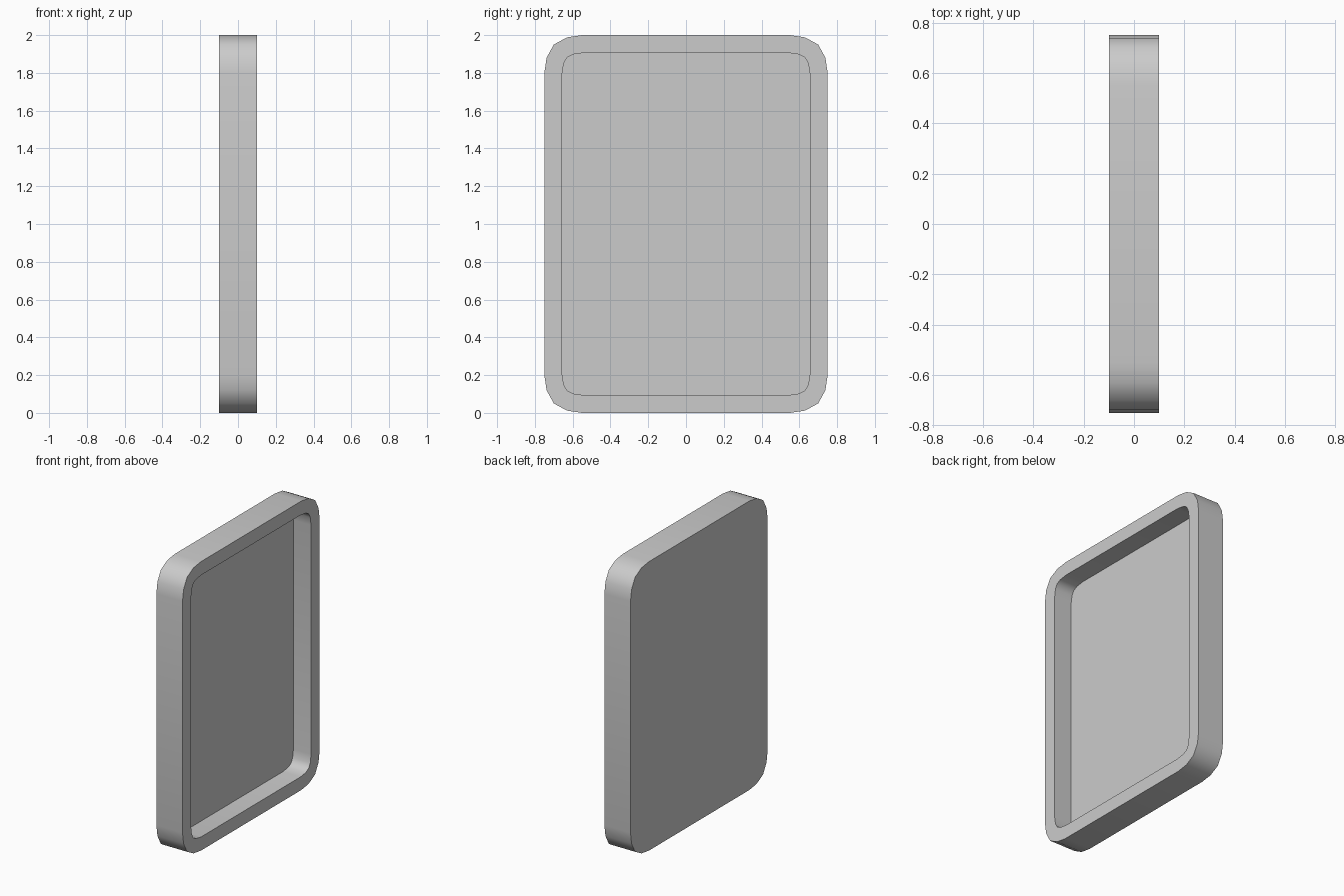
import bpy, bmesh
from math import radians

if "Cube" in bpy.data.objects:
    bpy.data.objects.remove(bpy.data.objects["Cube"])

HALF_X, HALF_Y, HEIGHT = 0.10, 0.75, 2.0
RIM, DEPTH = 0.094, 0.135

# Rounded corner: distances inward from the square corner (y, z)
corner = [(0, 0.2), (0.012, 0.12), (0.05, 0.05), (0.12, 0.012), (0.2, 0)]

# Outline in the y-z plane, mirrored to all four corners
outline = []
for sy, sz in ((1, 1), (-1, 1), (-1, -1), (1, -1)):
    pts = [(sy * (HALF_Y - a), HEIGHT / 2 + sz * (HEIGHT / 2 - b)) for a, b in corner]
    outline += pts if sy * sz > 0 else pts[::-1]

bm = bmesh.new()
back = bm.faces.new([bm.verts.new((-HALF_X, y, z)) for y, z in outline])

# Slab body
ext = bmesh.ops.extrude_face_region(bm, geom=[back], use_keep_orig=True)
verts = [g for g in ext["geom"] if isinstance(g, bmesh.types.BMVert)]
bmesh.ops.translate(bm, verts=verts, vec=(2 * HALF_X, 0, 0))
bmesh.ops.recalc_face_normals(bm, faces=bm.faces[:])

# Raised rim and recessed panel on the +x side
panel = max(bm.faces, key=lambda f: f.calc_center_median().x)
bmesh.ops.inset_region(bm, faces=[panel], thickness=RIM, use_even_offset=True)
ext = bmesh.ops.extrude_discrete_faces(bm, faces=[panel])
panel = ext["faces"][0]
bmesh.ops.translate(bm, verts=panel.verts[:], vec=(-DEPTH, 0, 0))

mesh = bpy.data.meshes.new("tray_panel")
bm.to_mesh(mesh)
bm.free()
obj = bpy.data.objects.new("tray_panel", mesh)
bpy.context.collection.objects.link(obj)

# Smooth sides, sharp rim edges
bpy.context.view_layer.objects.active = obj
obj.select_set(True)
bpy.ops.object.shade_smooth_by_angle(angle=radians(40))
